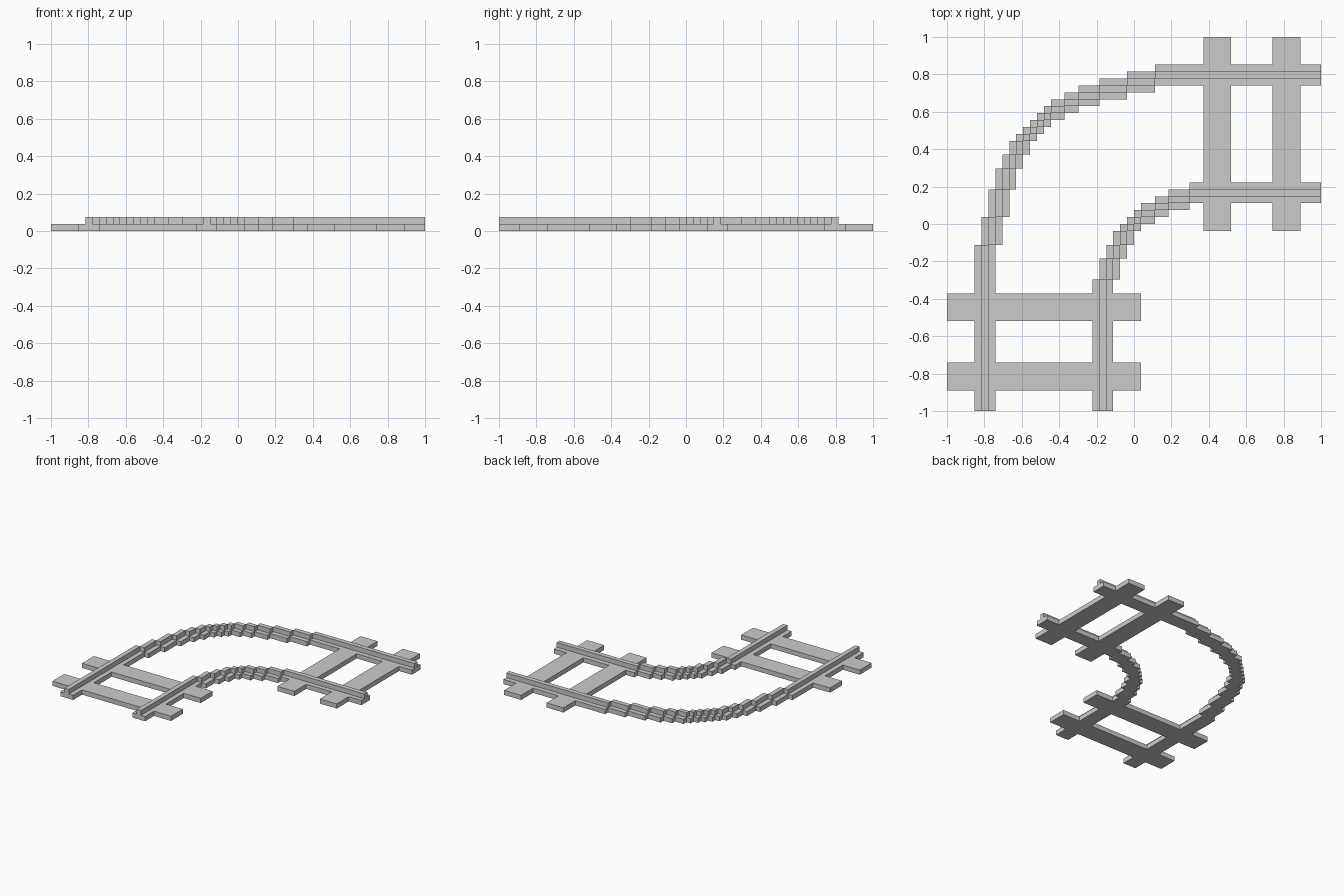
import bpy, bmesh

if "Cube" in bpy.data.objects:
    bpy.data.objects.remove(bpy.data.objects["Cube"])

U = 1 / 27  # grid cell; the track spans 54 cells


def add_box(bm, x0, x1, y0, y1, z0, z1):
    v = [bm.verts.new((x * U, y * U, z * U))
         for z in (z0, z1) for x, y in ((x0, y0), (x1, y0), (x1, y1), (x0, y1))]
    for f in ((3, 2, 1, 0), (4, 5, 6, 7), (0, 1, 5, 4),
              (1, 2, 6, 5), (2, 3, 7, 6), (3, 0, 4, 7)):
        bm.faces.new([v[i] for i in f])


def build(name, boxes):
    # every box is repeated across the diagonal: (x, y) -> (-y, -x)
    bm = bmesh.new()
    for x0, x1, y0, y1, z0, z1 in boxes:
        add_box(bm, x0, x1, y0, y1, z0, z1)
        add_box(bm, -y1, -y0, -x1, -x0, z0, z1)
    mesh = bpy.data.meshes.new(name)
    bm.to_mesh(mesh)
    bm.free()
    bpy.context.collection.objects.link(bpy.data.objects.new(name, mesh))


def stepped_rail(name, starts, top):
    # each step moves one cell left and one cell down, along the curve
    base, ridge = [], []
    end = 27
    for i, start in enumerate(starts):
        y = top - i
        base.append((start, end, y - 3, y, 0, 1))
        if i < len(starts) - 1:
            ridge.append((start, end, y - 2, y - 1, 1, 2))
        end = start
    build(name + "_base", base)
    build(name + "_ridge", ridge)


# Curved rails: flat foot with a narrow raised ridge
stepped_rail("outer_rail", [3, -1, -5, -8, -10, -12, -13, -14, -15], 23)
stepped_rail("inner_rail", [8, 5, 3, 1, 0, -1], 6)

# Cross ties at both ends of the track
for n, x in enumerate((10, 20), 1):
    build(f"cross_ties_{n}", [(x, x + 4, -1, 27, 0, 1)])
